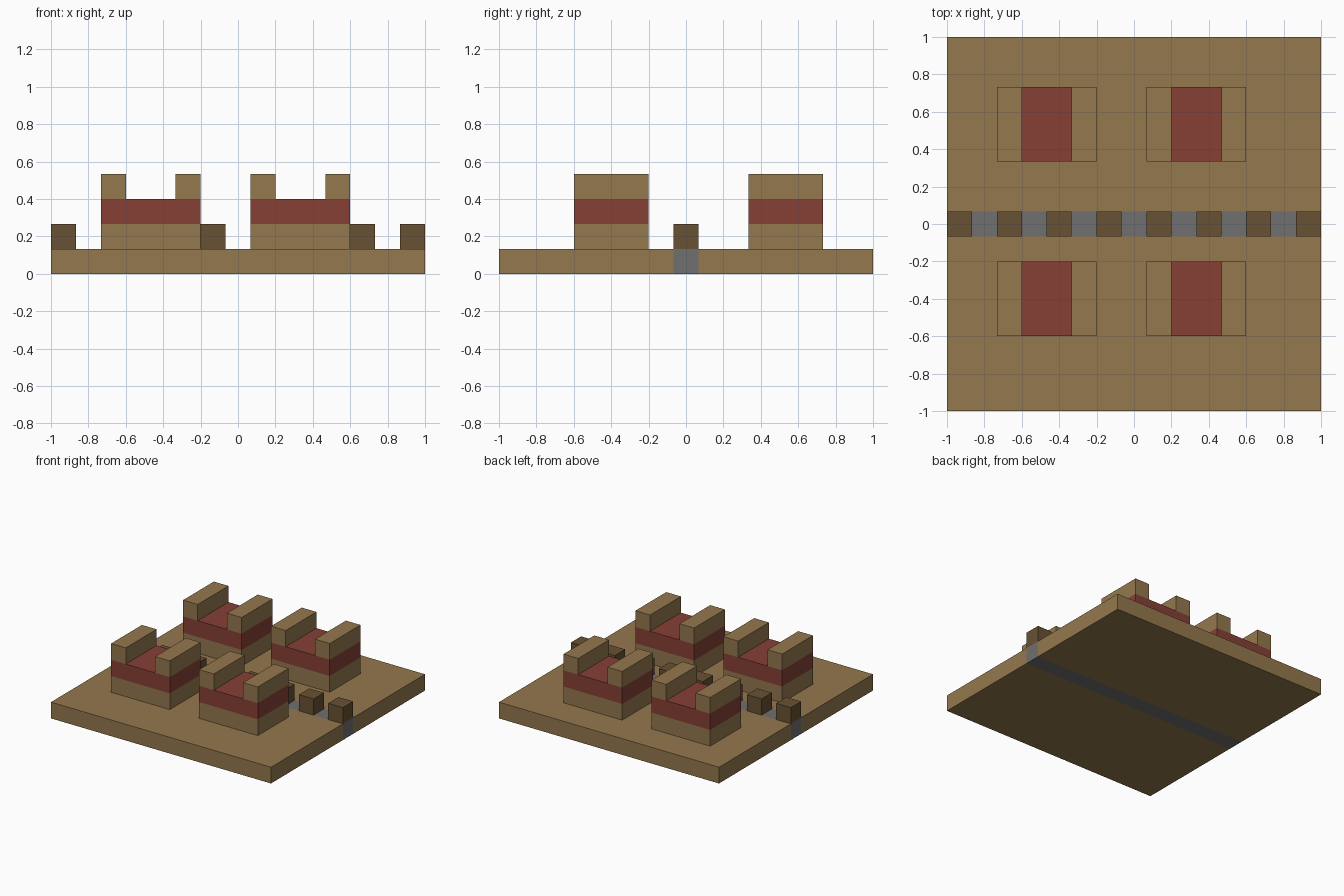
import bpy
import bmesh
from mathutils import Matrix, Vector

default_cube = bpy.data.objects.get("Cube")
if default_cube:
    bpy.data.objects.remove(default_cube, do_unlink=True)

U = 2 / 15  # one block of the 15 x 15 grid


def make_material(name, srgb):
    linear = [((c / 255 + 0.055) / 1.055) ** 2.4 for c in srgb] + [1.0]
    mat = bpy.data.materials.new(name)
    mat.use_nodes = True
    mat.diffuse_color = linear
    bsdf = mat.node_tree.nodes["Principled BSDF"]
    bsdf.inputs["Base Color"].default_value = linear
    bsdf.inputs["Roughness"].default_value = 0.9
    return mat


tan = make_material("tan", (148, 120, 78))
red = make_material("brick red", (134, 64, 54))
brown = make_material("dark brown", (104, 81, 51))
grey = make_material("grey", (112, 112, 112))


def block(name, start, size, mat):
    """Box from a grid corner and a size, both counted in blocks."""
    start, size = Vector(start), Vector(size)
    centre = (start + size / 2 - Vector((7.5, 7.5, 0))) * U
    bm = bmesh.new()
    bmesh.ops.create_cube(bm, size=U, matrix=Matrix.Diagonal((*size, 1)))
    mesh = bpy.data.meshes.new(name)
    bm.to_mesh(mesh)
    bm.free()
    mesh.materials.append(mat)
    obj = bpy.data.objects.new(name, mesh)
    obj.location = centre
    bpy.context.collection.objects.link(obj)
    return obj


# Ground slabs with the strip between them
block("front_ground", (0, 0, 0), (15, 7, 1), tan)
block("middle_strip", (0, 7, 0), (15, 1, 1), grey)
block("back_ground", (0, 8, 0), (15, 7, 1), tan)

# Row of posts on every second block of the strip
for x in range(0, 15, 2):
    block(f"strip_post_{x // 2 + 1}", (x, 7, 1), (1, 1, 1), brown)

# Four seats: base, cushion and two armrests
for depth, y in (("front", 3), ("back", 10)):
    for side, x in (("right", 2), ("left", 8)):
        seat = f"{depth}_{side}_seat"
        block(f"{seat}_base", (x, y, 1), (4, 3, 1), tan)
        block(f"{seat}_cushion", (x, y, 2), (4, 3, 1), red)
        block(f"{seat}_right_armrest", (x, y, 3), (1, 3, 1), tan)
        block(f"{seat}_left_armrest", (x + 3, y, 3), (1, 3, 1), tan)
